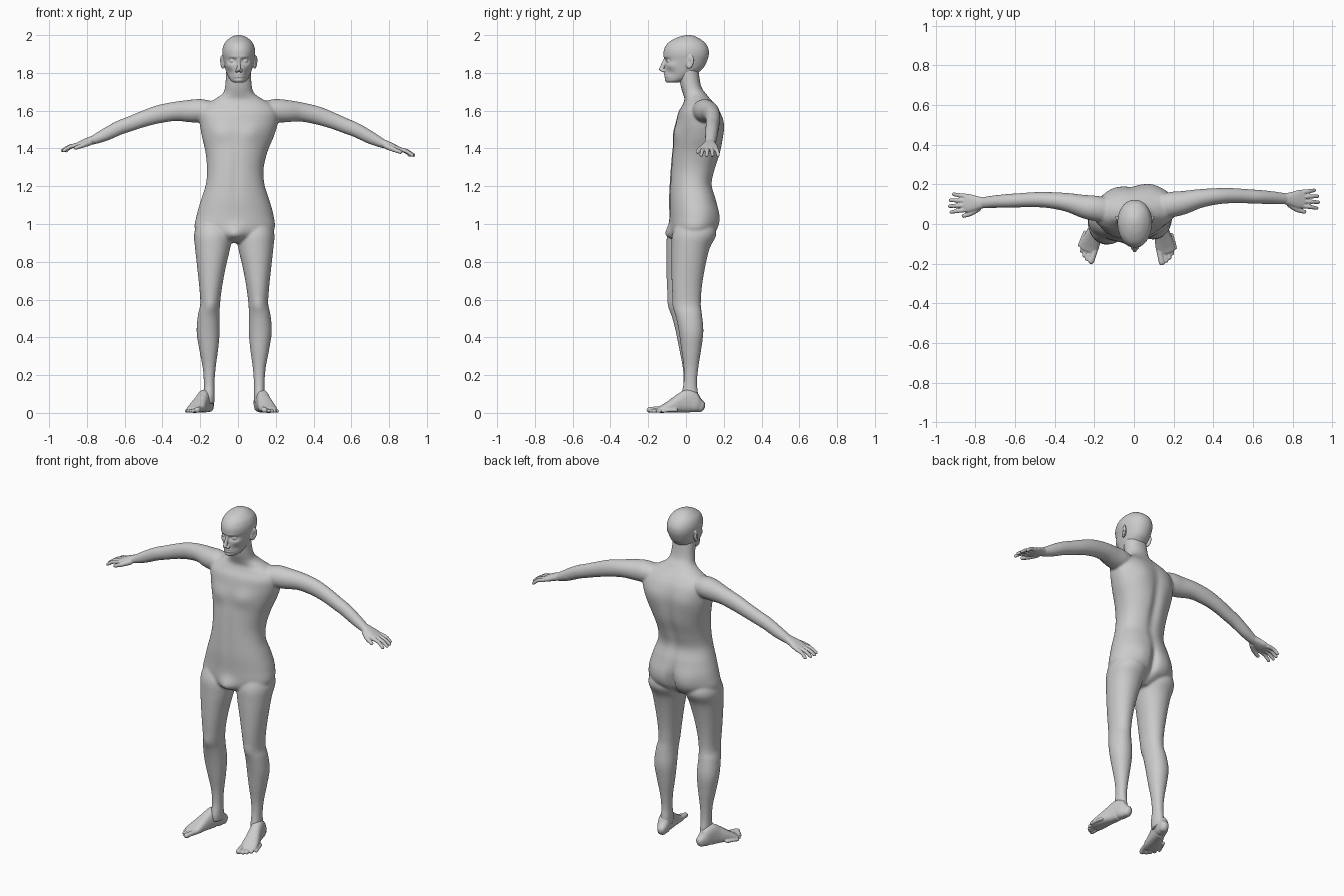
import bpy, bmesh
from math import sin, cos, pi, exp, radians, copysign
from mathutils import Vector, Matrix

def spline(rows, k):
    """Catmull-Rom interpolation of rows of numbers."""
    out, n = [], len(rows)
    for i in range(n - 1):
        a, b, c, d = rows[max(i - 1, 0)], rows[i], rows[i + 1], rows[min(i + 2, n - 1)]
        for j in range(k):
            t = j / k
            out.append([0.5 * (2 * q + (r - p) * t + (2 * p - 5 * q + 4 * r - s) * t * t
                        + (3 * q - p - 3 * r + s) * t ** 3) for p, q, r, s in zip(a, b, c, d)])
    return out + [list(rows[-1])]

def loft(bm, rings):
    vs = [[bm.verts.new(c) for c in r] for r in rings]
    n = len(vs[0])
    for a, b in zip(vs, vs[1:]):
        for i in range(n):
            bm.faces.new((a[i], a[(i + 1) % n], b[(i + 1) % n], b[i]))
    bm.faces.new(vs[0][::-1])
    bm.faces.new(vs[-1])
    return [v for r in vs for v in r]

def circle(n, p):
    f = lambda v: copysign(abs(v) ** (2 / p), v)
    return [(f(cos(2 * pi * i / n)), f(sin(2 * pi * i / n))) for i in range(n)]

def stack(bm, rows, p=2.2, n=48, k=5, taper=0.0):
    """Horizontal sections: z, x min, x max, y front, y back."""
    rings = []
    for z, x0, x1, y0, y1 in spline(rows, k):
        rings.append([((x0 + x1) / 2 + (x1 - x0) / 2 * c * (1 - taper * max(0, -s)),
                       (y0 + y1) / 2 + (y1 - y0) / 2 * s, z) for c, s in circle(n, p)])
    return loft(bm, rings)

def tube(bm, rows, p=2.0, n=24, k=5):
    """Round-ended limb along a path: x, y, z, vertical radius, sideways radius."""
    rows = spline(rows, k)
    pts = [Vector(r[:3]) for r in rows]
    rings, last = [], len(rows) - 1
    def ring(c, t, rv, rh):
        side = t.cross(Vector((0, 0, 1))).normalized()
        up = side.cross(t)
        rings.append([c + side * rh * a + up * rv * b for a, b in circle(n, p)])
    for i, r in enumerate(rows):
        t = (pts[min(i + 1, last)] - pts[max(i - 1, 0)]).normalized()
        rv, rh = r[3:]
        cap = [radians(a) for a in (80, 60, 40, 20)]
        if i == 0:
            for a in cap:
                ring(pts[i] - t * min(rv, rh) * sin(a), t, rv * cos(a), rh * cos(a))
        ring(pts[i], t, rv, rh)
        if i == last:
            for a in cap[::-1]:
                ring(pts[i] + t * min(rv, rh) * sin(a), t, rv * cos(a), rh * cos(a))
    return loft(bm, rings)

def ball(bm, loc, scale, rot=0.0):
    m = Matrix.Translation(loc) @ Matrix.Rotation(rot, 4, 'X') @ Matrix.Diagonal((*scale, 1))
    return bmesh.ops.create_uvsphere(bm, u_segments=32, v_segments=20, radius=1, matrix=m)['verts']

def sculpt(verts, cx, strokes):
    """Soft pushes: side offset, y, z, radii, push; mirrored when the offset is not 0."""
    for (x, y, z), (rx, ry, rz), d in strokes:
        for s in ((-1, 1) if x else (1,)):
            for v in verts:
                w = exp(-((v.co.x - cx - s * x) / rx) ** 2 - ((v.co.y - y) / ry) ** 2 - ((v.co.z - z) / rz) ** 2)
                v.co += Vector((d[0] * s, d[1], d[2])) * w

def finish(bm, name, voxel, smooth):
    bmesh.ops.recalc_face_normals(bm, faces=bm.faces)
    me = bpy.data.meshes.new(name)
    bm.to_mesh(me)
    bm.free()
    me.polygons.foreach_set("use_smooth", [True] * len(me.polygons))
    ob = bpy.data.objects.new(name, me)
    bpy.context.collection.objects.link(ob)
    r = ob.modifiers.new("fuse", 'REMESH')
    r.mode, r.voxel_size, r.use_smooth_shade = 'VOXEL', voxel, True
    m = ob.modifiers.new("soften", 'SMOOTH')
    m.factor, m.iterations = 0.5, smooth
    return ob

MID = -0.02  # the hips stand slightly to one side

# torso and neck
bm = bmesh.new()
torso = stack(bm, [
    (0.90, -.09, .055, -.04, .07), (0.93, -.16, .125, -.075, .115), (0.97, -.227, .192, -.085, .150),
    (1.05, -.218, .187, -.086, .168), (1.13, -.195, .165, -.088, .158), (1.21, -.170, .140, -.085, .138),
    (1.29, -.164, .135, -.080, .155), (1.38, -.172, .155, -.072, .182), (1.46, -.190, .188, -.060, .192),
    (1.53, -.202, .210, -.052, .193), (1.59, -.205, .213, -.040, .178), (1.63, -.175, .185, -.018, .155),
    (1.66, -.125, .132, -.008, .130), (1.69, -.082, .088, -.016, .106), (1.73, -.068, .073, -.028, .080),
    (1.82, -.062, .068, -.045, .065)], n=72)
sculpt(torso, -.012, [
    ((.08, -.06, 1.48), (.065, .07, .05), (0, -.014, 0)),     # chest muscles
    ((0, -.08, 1.25), (.02, .06, .18), (0, .005, 0)),         # belly line
    ((0, .18, 1.33), (.028, .07, .22), (0, -.016, 0)),        # spine groove
    ((.10, .18, 1.52), (.06, .07, .08), (0, .009, 0)),        # shoulder blades
    ((.09, .15, 1.00), (.07, .08, .08), (0, .018, 0)),        # buttocks
    ((0, .16, 0.99), (.02, .08, .09), (0, -.03, 0)),          # cleft
    ((0, -.09, 0.96), (.045, .06, .035), (0, -.026, -.012))]) # groin
for v in torso:
    v.co.y += 0.07 * v.co.x * min(1, max(0, (1.75 - v.co.z) / 0.2))

# legs
leg = [(1.03, .05, .185, -.05, .12), (.95, .012, .212, -.085, .148), (.87, .022, .207, -.090, .112),
       (.76, .047, .195, -.090, .086), (.655, .066, .184, -.087, .070), (.575, .075, .180, -.078, .066),
       (.52, .078, .192, -.066, .074), (.43, .077, .199, -.046, .084), (.335, .085, .185, -.030, .075),
       (.24, .098, .167, -.015, .063), (.16, .104, .161, -.013, .058), (.09, .103, .162, -.025, .066),
       (.05, .105, .160, -.02, .07)]
for s in (-1, 1):
    vs = stack(bm, [(z, MID + s * a, MID + s * b, f, k) for z, a, b, f, k in leg], p=2.1)
    for v in vs:
        v.co.y += s * 0.013 * min(1, max(0, (v.co.z - .15) / .45))
    sculpt(vs, MID, [((.128, -.08, .565), (.03, .05, .04), (0, -.008, 0))])  # kneecaps

# arms
def side_shift(s, x, y, z, *r):
    return (s * x, y + s * .01, z - s * .018 * max(0, x - .25), *r)

arm = [(.12, .075, 1.600, .045, .060), (.19, .088, 1.600, .061, .064), (.25, .098, 1.598, .060, .059),
       (.33, .118, 1.595, .051, .048), (.42, .130, 1.578, .048, .041), (.50, .133, 1.552, .043, .038),
       (.57, .130, 1.525, .040, .036), (.63, .127, 1.502, .038, .035), (.70, .123, 1.466, .034, .032),
       (.755, .118, 1.440, .026, .029), (.785, .116, 1.428, .019, .028)]
for s in (-1, 1):
    tube(bm, [side_shift(s, *r) for r in arm], n=36)
finish(bm, "body", 0.006, 10)

# hands
for s, name in ((-1, "right_hand"), (1, "left_hand")):
    bm = bmesh.new()
    add = lambda rows, p=2.0: tube(bm, [side_shift(s, *r) for r in rows], p)
    add([(.765, .117, 1.437, .022, .028), (.80, .115, 1.425, .020, .038),
         (.83, .115, 1.414, .017, .046), (.852, .116, 1.407, .013, .044)], 2.3)
    for i, length in enumerate((.074, .082, .078, .062)):
        y0, y1 = .082 + .023 * i, .070 + .030 * i
        add([(.848, y0, 1.406, .012, .012), (.852 + length * .5, (y0 + y1) / 2, 1.398, .0105, .0105),
             (.848 + length, y1, 1.376, .009, .009)])
    add([(.785, .090, 1.422, .016, .016), (.822, .064, 1.406, .013, .013), (.860, .051, 1.392, .010, .010)])
    finish(bm, name, 0.0035, 3)

# feet
for s, name, ang in ((-1, "right_foot", radians(20)), (1, "left_foot", radians(13))):
    bm = bmesh.new()
    def place(d, w, z, rv, rh):
        return (MID + s * (.125 + d * sin(ang) + w * cos(ang)), .098 - d * cos(ang) + w * sin(ang), z, rv, rh)
    add = lambda rows, p=2.0: tube(bm, [place(*r) for r in rows], p)
    add([(.025, 0, .036, .032, .026), (.05, 0, .046, .046, .034), (.085, .001, .062, .062, .035),
         (.13, .001, .051, .051, .038), (.17, .003, .038, .038, .043), (.215, .003, .024, .024, .048),
         (.24, .003, .017, .017, .046)], 2.5)
    for i in range(5):
        r = .0155 if i == 0 else .0115 - .0006 * i
        w = -.031 if i == 0 else -.027 + .0195 * i
        end = .292 - .0035 * i * i
        add([(end - .07, w * .95, r + .006, r, r), (end - .03, w, r + .004, r * .9, r * .95),
             (end, w, r, r, r)])
    finish(bm, name, 0.0038, 3)

# head
HX = 0.004
bm = bmesh.new()
skull = [(1.748, .024, -.094, -.045), (1.757, .040, -.104, -.010), (1.775, .053, -.108, .035),
         (1.80, .064, -.110, .065), (1.83, .073, -.112, .095), (1.87, .082, -.114, .114),
         (1.90, .087, -.119, .121), (1.93, .085, -.114, .118), (1.96, .073, -.094, .100),
         (1.985, .047, -.052, .066), (1.997, .022, -.012, .038), (2.0, .006, .008, .018)]
hv = stack(bm, [(z, HX - w, HX + w, f, b) for z, w, f, b in skull], p=2.15, n=96, k=8, taper=.08)
sculpt(hv, HX, [
    ((.033, -.11, 1.864), (.020, .05, .013), (0, .014, 0)),      # eye sockets
    ((.030, -.12, 1.884), (.025, .05, .008), (0, -.004, 0)),     # brows
    ((.055, -.08, 1.838), (.020, .04, .018), (.003, -.005, 0)),  # cheekbones
    ((.045, -.09, 1.800), (.018, .05, .020), (-.004, .004, 0)),  # cheeks
    ((0, -.11, 1.785), (.030, .05, .016), (0, -.009, 0)),        # mouth
    ((0, -.12, 1.786), (.024, .05, .0035), (0, .006, 0)),        # lip line
    ((0, -.12, 1.771), (.022, .05, .005), (0, .004, 0)),         # under the lip
    ((0, -.10, 1.757), (.022, .04, .013), (0, -.006, 0))])       # chin
# nose
tube(bm, [(HX, -.100, 1.880, .012, .009), (HX, -.112, 1.860, .012, .008), (HX, -.122, 1.838, .012, .010),
          (HX, -.131, 1.819, .012, .011)])
for s in (-1, 1):
    ball(bm, (HX + s * .012, -.118, 1.812), (.009, .013, .009))     # nostril wings
    ball(bm, (HX + s * .033, -.088, 1.863), (.015, .0145, .0125))   # eyes
    # ears
    ear = ball(bm, (HX + s * .083, .020, 1.858), (.011, .021, .037), radians(-12))
    for v in ear:
        v.co.x += s * .35 * (v.co.y - .012)
    sculpt(ear, HX, [((.094, .018, 1.858), (.03, .010, .018), (-.007, 0, 0))])
finish(bm, "head", 0.003, 3)
